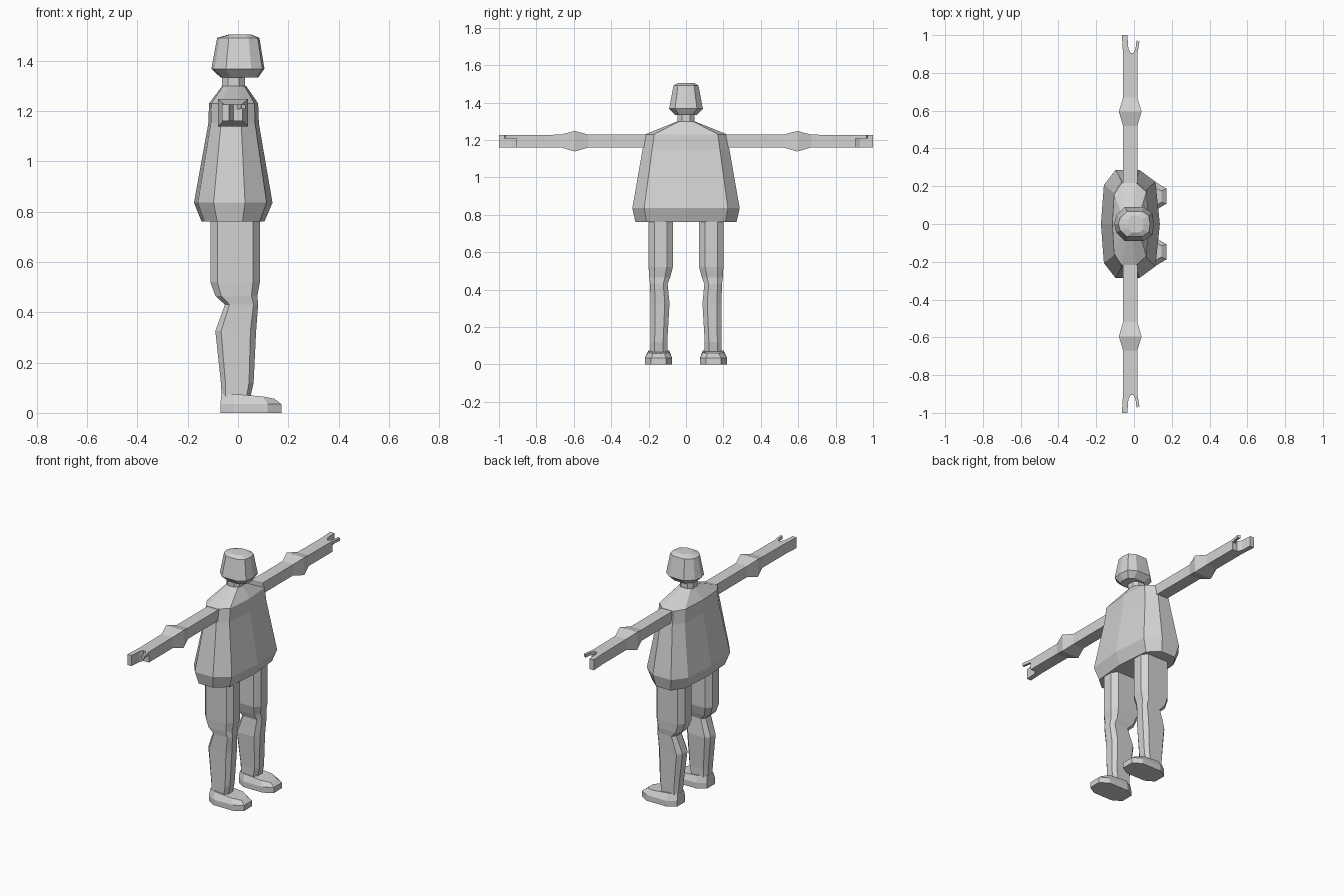
import bpy, bmesh

if "Cube" in bpy.data.objects:
    bpy.data.objects.remove(bpy.data.objects["Cube"])

grey = bpy.data.materials.new("light_grey")
grey.diffuse_color = (0.65, 0.65, 0.65, 1)
grey.use_nodes = True
grey.node_tree.nodes["Principled BSDF"].inputs["Base Color"].default_value = grey.diffuse_color


def finish(name, bm):
    bmesh.ops.recalc_face_normals(bm, faces=bm.faces)
    mesh = bpy.data.meshes.new(name)
    bm.to_mesh(mesh)
    bm.free()
    mesh.materials.append(grey)
    obj = bpy.data.objects.new(name, mesh)
    bpy.context.collection.objects.link(obj)
    return obj


def loft(name, plan, rings, place):
    """Fit the unit plan into each ring (t, a0, a1, b0, b1), bridge and cap."""
    bm = bmesh.new()
    rows = []
    for t, a0, a1, b0, b1 in rings:
        rows.append([bm.verts.new(place(t, (a0 + a1) / 2 + u * (a1 - a0) / 2,
                                        (b0 + b1) / 2 + v * (b1 - b0) / 2))
                     for u, v in plan])
    n = len(plan)
    for lo, hi in zip(rows, rows[1:]):
        for i in range(n):
            j = (i + 1) % n
            bm.faces.new((lo[i], lo[j], hi[j], hi[i]))
    bm.faces.new(rows[0])
    bm.faces.new(rows[-1])
    return finish(name, bm)


def prism(name, outline, z0, z1):
    bm = bmesh.new()
    face = bm.faces.new([bm.verts.new((x, y, z0)) for x, y in outline])
    ext = bmesh.ops.extrude_face_region(bm, geom=[face])["geom"]
    bmesh.ops.translate(bm, vec=(0, 0, z1 - z0),
                        verts=[v for v in ext if isinstance(v, bmesh.types.BMVert)])
    return finish(name, bm)


def octagon(q, p):
    return [(1, -p), (1, p), (q, 1), (-q, 1), (-1, p), (-1, -p), (-q, -1), (q, -1)]


def mirrored(half):
    """Complete a half outline that starts and ends on the v = 0 line."""
    return half + [(u, -v) for u, v in reversed(half[1:-1])]


def upright(t, a, b):
    return (a, b, t)


SQUARE = [(-1, -1), (1, -1), (1, 1), (-1, 1)]
COAT = mirrored([(-1, 0), (-0.9, 0.72), (-0.5, 1), (0.3, 1), (0.85, 0.78), (1, 0)])
HEAD = mirrored([(-1, 0), (-0.88, 0.5), (-0.45, 1), (0.5, 1), (0.92, 0.65), (1, 0)])

# coat with sloping shoulders
loft("coat", COAT, [
    (0.76, -0.145, 0.105, -0.27, 0.27),
    (0.835, -0.175, 0.137, -0.287, 0.287),
    (1.15, -0.118, 0.083, -0.232, 0.232),
    (1.23, -0.115, 0.08, -0.218, 0.218),
    (1.298, -0.063, 0.033, -0.05, 0.05)], upright)

# neck and head
loft("neck", octagon(0.5, 0.5), [
    (1.28, -0.063, 0.027, -0.045, 0.045),
    (1.34, -0.063, 0.027, -0.045, 0.045)], upright)
loft("head", HEAD, [
    (1.332, -0.068, 0.08, -0.055, 0.055),
    (1.367, -0.106, 0.105, -0.09, 0.09),
    (1.49, -0.083, 0.085, -0.067, 0.067),
    (1.504, -0.035, 0.05, -0.045, 0.045)], upright)

for side, s in (("left", 1), ("right", -1)):
    # arm with a swollen elbow
    loft(side + "_arm", SQUARE, [
        (0.12, -0.058, 0.018, 1.16, 1.228),
        (0.52, -0.058, 0.018, 1.16, 1.228),
        (0.595, -0.08, 0.04, 1.138, 1.248),
        (0.67, -0.058, 0.018, 1.16, 1.228),
        (0.905, -0.058, 0.018, 1.16, 1.226)],
        lambda t, a, b: (a, s * t, b))

    # hand: tall finger plate and thin thumb
    prism(side + "_fingers", [(x, s * y) for x, y in (
        (-0.058, 0.9), (-0.064, 1.0), (-0.035, 1.0), (-0.03, 0.93), (-0.015, 0.9))],
        1.16, 1.226)
    prism(side + "_thumb", [(x, s * y) for x, y in (
        (-0.008, 0.9), (0.008, 0.925), (0.013, 0.972), (0.029, 0.965), (0.018, 0.9))],
        1.208, 1.226)

    # leg with knee, calf and ankle
    loft(side + "_leg", octagon(0.72, 0.5), [
        (0.065, -0.065, 0.05, 0.1, 0.19),
        (0.12, -0.068, 0.062, 0.1, 0.19),
        (0.325, -0.09, 0.072, 0.088, 0.19),
        (0.43, -0.052, 0.08, 0.098, 0.192),
        (0.465, -0.09, 0.077, 0.085, 0.197),
        (0.52, -0.11, 0.087, 0.07, 0.2),
        (0.78, -0.11, 0.087, 0.07, 0.2)],
        lambda t, a, b: (a, s * b, t))

    # foot with the instep sloping down to the toe
    loft(side + "_foot", octagon(0.55, 0.55), [
        (0, -0.07, 0.172, 0.075, 0.22),
        (0.035, -0.07, 0.172, 0.075, 0.22),
        (0.075, -0.066, 0.145, 0.09, 0.2)],
        lambda t, a, b: (a, s * b, t - (0.2 * max(0, a - 0.05) if t > 0.05 else 0)))
